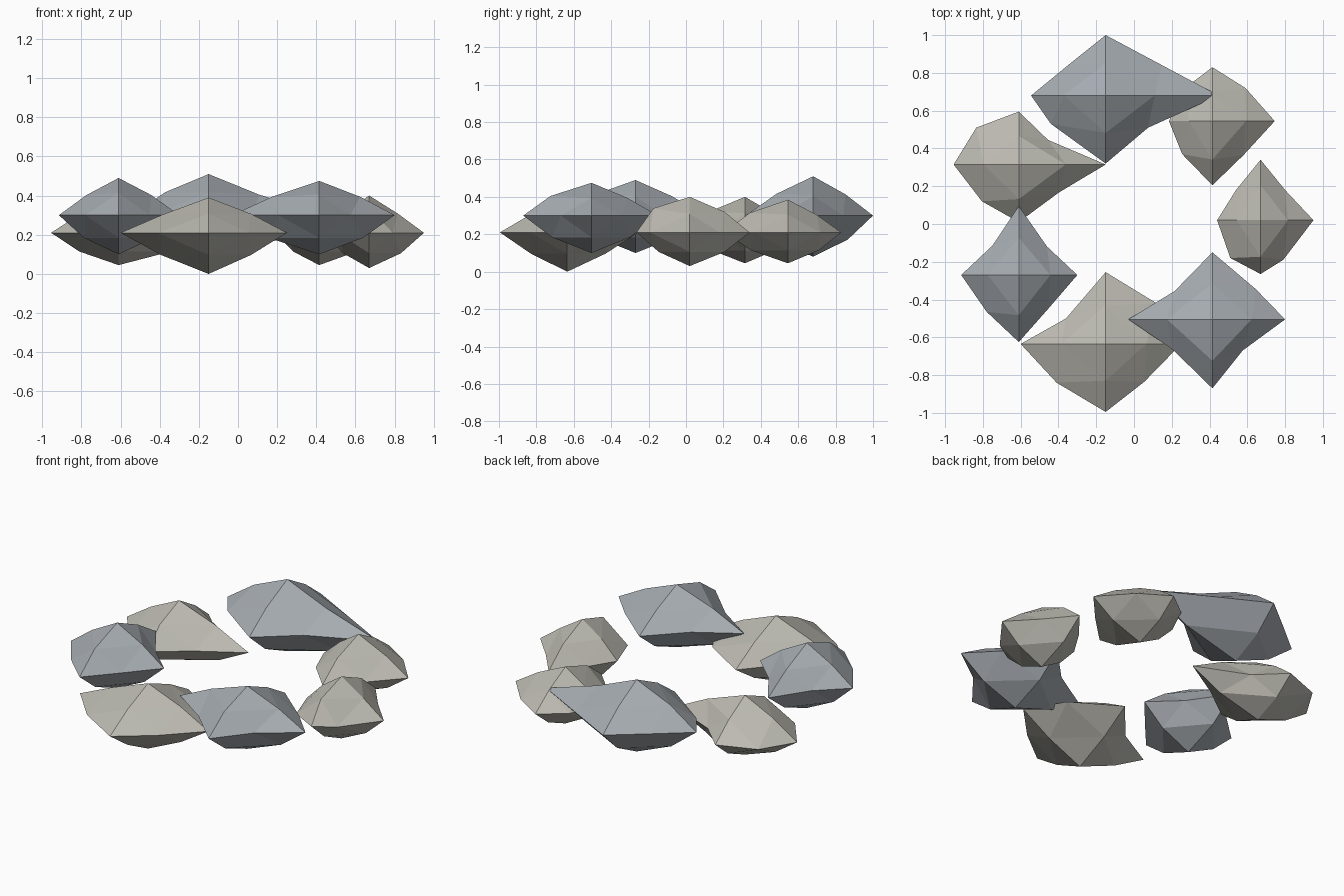
import bpy, bmesh
from mathutils import Vector

if "Cube" in bpy.data.objects:
    bpy.data.objects.remove(bpy.data.objects["Cube"])


def material(name, rgb):
    m = bpy.data.materials.new(name)
    m.diffuse_color = (*rgb, 1)
    m.use_nodes = True
    m.node_tree.nodes["Principled BSDF"].inputs["Base Color"].default_value = m.diffuse_color
    return m


warm = material("warm_stone", (0.50, 0.49, 0.44))
cool = material("cool_stone", (0.38, 0.41, 0.44))


def rock(name, mat, centre, reach, corners, up=(.54, .54, .54, .6), low=.58):
    """Octahedron with each edge split once and pushed out.
    centre: x, y, z of the girdle; reach: +x, +y, -x, -y, +z, -z;
    corners: girdle points between the tips, going round from +x+y;
    up / low: how far out the upper and lower ridge points sit."""
    dirs = [Vector(d) for d in ((1, 0, 0), (0, 1, 0), (-1, 0, 0), (0, -1, 0), (0, 0, 1), (0, 0, -1))]
    tips = [d * r for d, r in zip(dirs, reach)]
    c = Vector(centre)
    bm = bmesh.new()
    tv = [bm.verts.new(c + t) for t in tips]
    ring = [bm.verts.new((x, y, c.z)) for x, y in corners]
    for pole in (4, 5):
        mids = []
        for i in range(4):
            f = up[i] if pole == 4 else low
            mids.append(bm.verts.new(c + tips[i] * f + tips[pole] * (f if pole == 5 else max(.5, f))))
        for i in range(4):
            j = (i + 1) % 4
            for tri in ((tv[i], ring[i], mids[i]), (ring[i], tv[j], mids[j]),
                        (mids[i], ring[i], mids[j]), (mids[i], mids[j], tv[pole])):
                bm.faces.new(tri if pole == 4 else tri[::-1])
    me = bpy.data.meshes.new(name)
    bm.to_mesh(me)
    bm.free()
    me.materials.append(mat)
    ob = bpy.data.objects.new(name, me)
    bpy.context.collection.objects.link(ob)


# low warm stones
rock("east_stone", warm, (.67, .02, .21), (.28, .32, .23, .285, .19, .18),
     ((.80, .18), (.54, .18), (.51, -.18), (.79, -.19)), (.52, .58, .55, .68))
rock("north_east_stone", warm, (.415, .545, .21), (.33, .285, .23, .34, .175, .165),
     ((.59, .72), (.27, .72), (.255, .37), (.58, .365)))
rock("north_west_stone", warm, (-.61, .315, .21), (.46, .28, .345, .305, .19, .165),
     ((-.455, .445), (-.835, .51), (-.805, .12), (-.40, .165)))
rock("south_stone", warm, (-.15, -.635, .21), (.40, .38, .45, .36, .18, .21),
     ((.12, -.42), (-.36, -.50), (-.41, -.84), (.055, -.835)), (.54, .54, .52, .54), .54)

# raised cool stones
rock("north_stone", cool, (-.15, .68, .30), (.60, .32, .395, .36, .21, .22),
     ((.15, .84), (-.35, .84), (-.44, .53), (.075, .51)), (.43, .54, .56, .55))
rock("west_stone", cool, (-.61, -.27, .30), (.31, .365, .305, .355, .19, .20),
     ((-.46, -.12), (-.75, -.115), (-.78, -.465), (-.455, -.45)))
rock("south_east_stone", cool, (.415, -.505, .30), (.385, .355, .445, .365, .175, .20),
     ((.645, -.345), (.215, -.355), (.205, -.665), (.575, -.67)))
